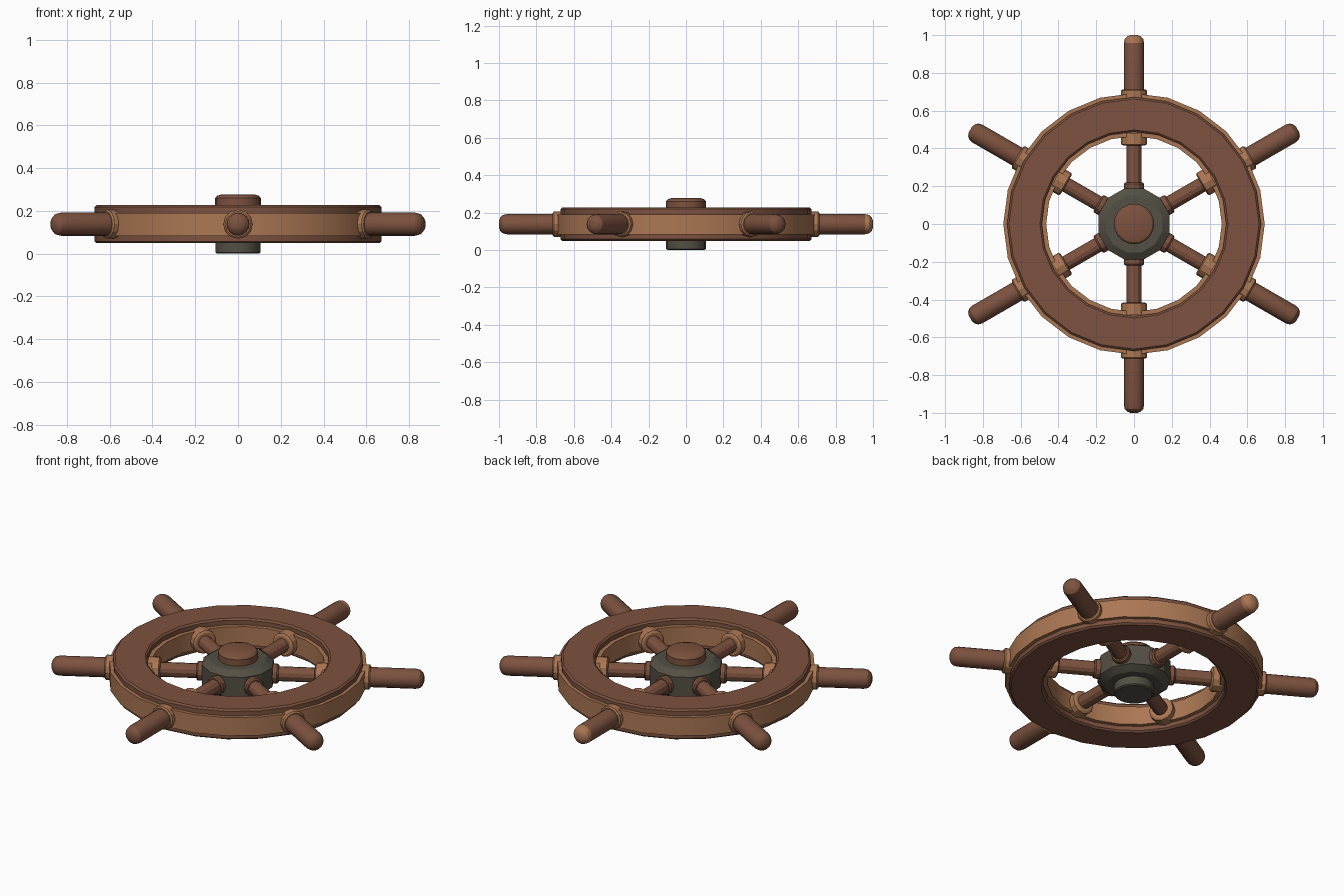
import bpy, bmesh, math
from mathutils import Matrix, Vector

if "Cube" in bpy.data.objects:
    bpy.data.objects.remove(bpy.data.objects["Cube"])

ZC = 0.138  # height of the wheel's middle plane


def material(name, col):
    m = bpy.data.materials.new(name)
    m.diffuse_color = (*col, 1)
    m.use_nodes = True
    m.node_tree.nodes["Principled BSDF"].inputs["Base Color"].default_value = m.diffuse_color
    return m


BROWN = material("dark_wood", (0.205, 0.085, 0.050))
LIGHT = material("light_wood", (0.41, 0.185, 0.088))
IRON = material("grey_iron", (0.088, 0.079, 0.058))


def lathe(name, profile, sides, mats, matrix=Matrix(), closed=False, phase=0.0):
    """Turn a (radius, height) profile round the local z axis."""
    bm = bmesh.new()
    rings = []
    for r, h in profile:
        rings.append([bm.verts.new((r * math.cos(phase + math.tau * i / sides),
                                    r * math.sin(phase + math.tau * i / sides), h))
                      for i in range(sides)])
    n = len(rings)
    for k in range(n if closed else n - 1):
        a, b = rings[k], rings[(k + 1) % n]
        for i in range(sides):
            j = (i + 1) % sides
            bm.faces.new((a[i], a[j], b[j], b[i]))
    if not closed:
        bm.faces.new(rings[0][::-1])
        bm.faces.new(rings[-1])
    bmesh.ops.recalc_face_normals(bm, faces=bm.faces)
    bm.transform(matrix)
    me = bpy.data.meshes.new(name)
    bm.to_mesh(me)
    bm.free()
    for m in mats:
        me.materials.append(m)
    ob = bpy.data.objects.new(name, me)
    bpy.context.collection.objects.link(ob)
    bpy.ops.object.select_all(action='DESELECT')
    ob.select_set(True)
    bpy.context.view_layer.objects.active = ob
    bpy.ops.object.shade_smooth_by_angle(angle=math.radians(28))
    return ob


up = Matrix.Translation((0, 0, ZC))

# Rim: light core band with a dark plate above and below
lathe("rim_band", [(0.465, -0.055), (0.692, -0.055), (0.692, 0.053), (0.465, 0.053)],
      24, [LIGHT], up, closed=True)
for name, s in (("rim_top_plate", 1), ("rim_bottom_plate", -1)):
    prof = [(0.488, 0.045), (0.672, 0.045), (0.672, 0.080),
            (0.662, 0.089), (0.498, 0.089), (0.488, 0.080)]
    lathe(name, [(r, h * s) for r, h in prof], 24, [BROWN], up, closed=True)

# Hub: bevelled iron drum, iron boss below and wooden cap above
lathe("hub", [(0.155, -0.085), (0.195, -0.058), (0.195, 0.058), (0.155, 0.085)],
      12, [IRON], up, phase=math.radians(15))
lathe("hub_bottom_boss", [(0.098, 0.0), (0.106, 0.006), (0.106, 0.06)], 20, [IRON])
lathe("hub_top_cap", [(0.107, 0.215), (0.107, 0.260), (0.098, 0.271), (0.075, 0.278)],
      20, [BROWN])

# Six spokes, each with collars and a round-ended handle
for i in range(6):
    a = math.radians(90 + 60 * i)
    d = Vector((math.cos(a), math.sin(a), 0))
    m = up @ d.to_track_quat('Z', 'Y').to_matrix().to_4x4()
    lathe(f"spoke_{i}", [(0.040, 0.15), (0.040, 0.48)], 12, [BROWN], m)
    lathe(f"hub_collar_{i}", [(0.053, 0.17), (0.053, 0.212), (0.047, 0.220)], 12, [BROWN], m)
    lathe(f"inner_collar_{i}", [(0.056, 0.415), (0.068, 0.422), (0.068, 0.48)], 12, [LIGHT], m)
    lathe(f"outer_collar_{i}", [(0.068, 0.66), (0.068, 0.706), (0.060, 0.713)], 12, [LIGHT], m)
    handle = lathe(f"handle_{i}", [(0.054, 0.68), (0.054, 0.957), (0.049, 0.979),
                                   (0.036, 0.993), (0.018, 1.0)], 16, [BROWN, LIGHT], m)
    # the king spoke (+y) has a light tip
    if i == 0:
        for p in handle.data.polygons:
            if p.center.y > 0.957:
                p.material_index = 1
